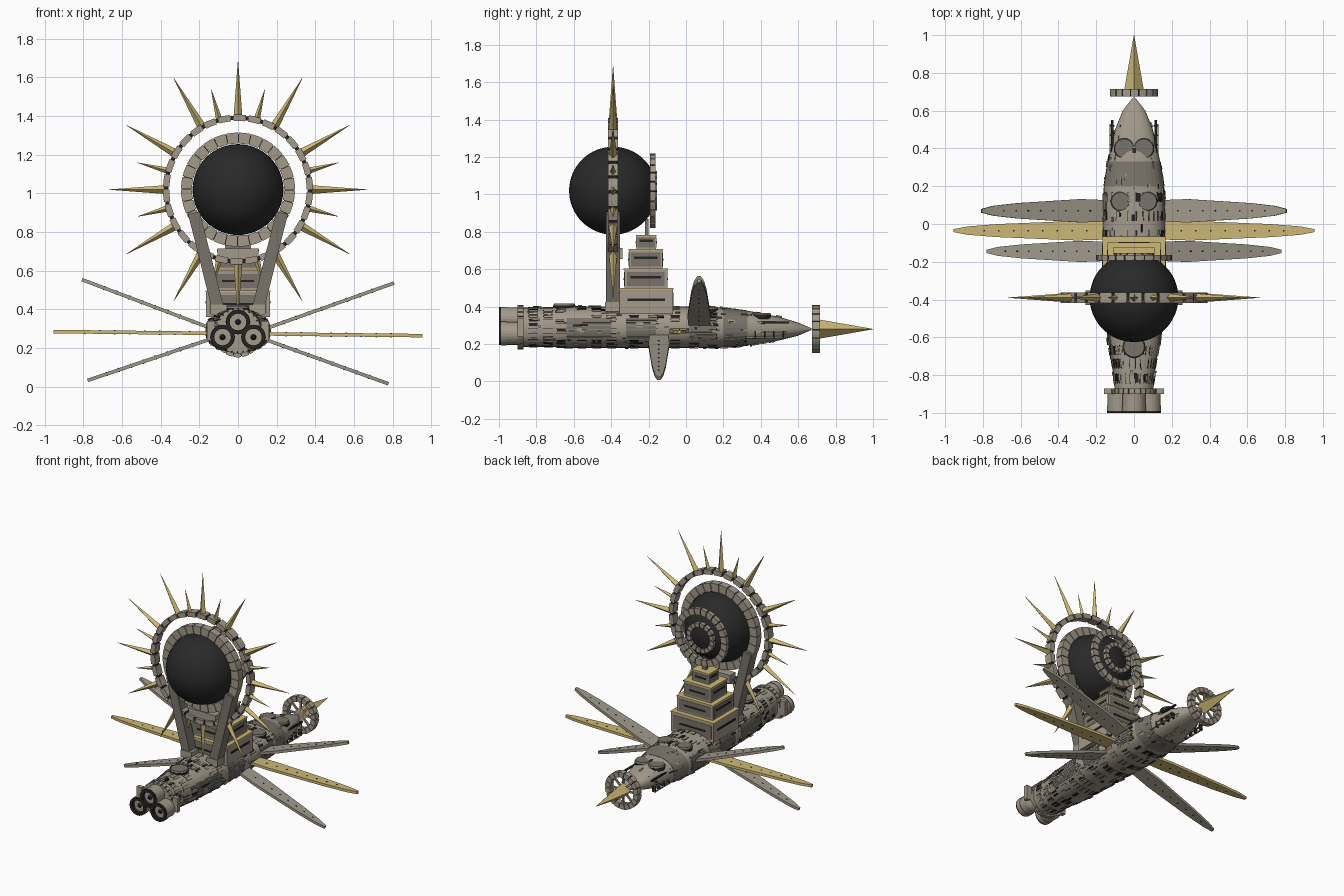
import bpy, bmesh, math, random
from mathutils import Matrix, Vector

random.seed(7)
cube = bpy.data.objects.get("Cube")
if cube:
    bpy.data.objects.remove(cube, do_unlink=True)

def material(name, *rgb):
    m = bpy.data.materials.new(name)
    m.use_nodes = True
    m.diffuse_color = (*rgb, 1)
    m.node_tree.nodes["Principled BSDF"].inputs["Base Color"].default_value = (*rgb, 1)
    return m

MATS = [material("warm_stone", .36, .32, .255), material("gold", .61, .48, .18),
        material("dark_stone", .19, .175, .145), material("near_black", .018, .017, .015),
        material("sphere_charcoal", .022, .022, .022), material("wing_grey", .35, .32, .26)]
STONE, GOLD, DARK, BLACK, CHARCOAL, WING = range(6)

def finish(name, bm, smooth=False):
    bmesh.ops.recalc_face_normals(bm, faces=bm.faces)
    me = bpy.data.meshes.new(name)
    bm.to_mesh(me)
    bm.free()
    for m in MATS:
        me.materials.append(m)
    ob = bpy.data.objects.new(name, me)
    bpy.context.collection.objects.link(ob)
    if smooth:
        bpy.ops.object.select_all(action='DESELECT')
        ob.select_set(True)
        bpy.context.view_layer.objects.active = ob
        bpy.ops.object.shade_smooth_by_angle(angle=math.radians(35))
    return ob

def paint(verts, mat):
    for f in {f for v in verts for f in v.link_faces}:
        f.material_index = mat

def box(bm, centre, size, mat, rot=Matrix()):
    m = Matrix.Translation(centre) @ rot @ Matrix.Diagonal((*size, 1))
    paint(bmesh.ops.create_cube(bm, size=1, matrix=m)["verts"], mat)

def cone(bm, matrix, r1, r2, depth, mat, sides=4):
    m = matrix @ Matrix.Translation((0, 0, depth / 2))
    paint(bmesh.ops.create_cone(bm, cap_ends=True, segments=sides, radius1=r1,
                                radius2=r2, depth=depth, matrix=m)["verts"], mat)

def hexa(bm, inner, outer, mat):
    # closed block between two matching quads
    a = [bm.verts.new(p) for p in inner]
    b = [bm.verts.new(p) for p in outer]
    faces = [bm.faces.new(a), bm.faces.new(b)]
    for i in range(4):
        j = (i + 1) % 4
        faces.append(bm.faces.new((a[i], a[j], b[j], b[i])))
    for f in faces:
        f.material_index = mat

def sector(bm, c, r0, r1, depth, a0, a1, mat):
    def quad(y):
        return [(c[0] + r * math.cos(a), y, c[2] + r * math.sin(a))
                for r, a in ((r0, a0), (r1, a0), (r1, a1), (r0, a1))]
    hexa(bm, quad(c[1] - depth / 2), quad(c[1] + depth / 2), mat)

def segmented_ring(name, c, r0, r1, depth, n, gap):
    # black core ring carrying separate stone blocks
    bm = bmesh.new()
    step, e = math.tau / n, .006
    for i in range(n):
        a = i * step
        for k in range(2):
            sector(bm, c, r0 + e, r1 - e, depth - 2 * e, a + k * step / 2, a + (k + 1) * step / 2, BLACK)
            s = step * (1 - gap) / 2
            sector(bm, c, r0, r1, depth, a + k * s, a + (k + 1) * s, STONE)
    return finish(name, bm)

# Hull: elliptical loft; stations are y, half width, top, bottom
STATIONS = [(-.9, .1, .395, .185), (-.75, .115, .395, .185), (-.62, .138, .4, .18),
            (-.4, .152, .4, .18), (0, .165, .4, .18), (.2, .16, .395, .18), (.35, .135, .375, .195),
            (.5, .1, .345, .22), (.6, .06, .315, .245), (.67, .005, .285, .275)]

def hull_point(y, a, h=0):
    for s, t in zip(STATIONS, STATIONS[1:]):
        if y <= t[0]:
            break
    k = (y - s[0]) / (t[0] - s[0])
    w, top, bot = (s[i] + (t[i] - s[i]) * k for i in (1, 2, 3))
    def power(v):
        return math.copysign(abs(v) ** .85, v)
    return Vector(((w + h) * power(math.cos(a)), y,
                   (top + bot) / 2 + ((top - bot) / 2 + h) * power(math.sin(a))))

bm = bmesh.new()
N = 32
rings = [[bm.verts.new(hull_point(s[0], math.tau * i / N)) for i in range(N)] for s in STATIONS]
for r, q in zip(rings, rings[1:]):
    for i in range(N):
        bm.faces.new((r[i], r[(i + 1) % N], q[(i + 1) % N], q[i]))
bm.faces.new(rings[0])
bm.faces.new(rings[-1])
finish("hull", bm, True)

# Hull plating: raised tiles that follow the hull
def tile(bm, y, a, dy, da, h, mat):
    corners = [(y, a), (y + dy, a), (y + dy, a + da), (y, a + da)]
    hexa(bm, [hull_point(*c, -.004) for c in corners], [hull_point(*c, h) for c in corners], mat)

bm = bmesh.new()
for y in (-.84, -.76, -.69, -.58, -.5, -.42, -.3, -.2, -.08, .02, .12):
    for i in range(N):
        a = math.tau * (i + .2) / N
        if random.random() < .75:
            tile(bm, y, a, .045, .1, .003, BLACK if random.random() < .3 else STONE)
            tile(bm, y - .004, a + .1, .053, .025, .002, BLACK)
for side in (0, math.pi):
    for y0, y1 in ((-.64, -.4), (-.32, -.16), (.02, .16)):
        for k in range(8):
            tile(bm, y0, side - .5 + k * .11, y1 - y0, .1, .005, DARK)
for i in range(N):
    tile(bm, .2, math.tau * i / N, .13, math.tau / N, .002, DARK)
for i in range(230):
    y = random.uniform(-.85, .52)
    tile(bm, y, random.uniform(0, math.tau), random.uniform(.01, .05), random.uniform(.03, .1),
         random.uniform(.003, .009), random.choice((STONE, STONE, DARK, BLACK)))
finish("hull_plating", bm)

# Collar and side rails
segmented_ring("engine_collar", (0, -.885, .29), .09, .118, .03, 24, .2)
bm = bmesh.new()
for s in (-1, 1):
    box(bm, (s * .14, -.885, .29), (.04, .03, .1), STONE)
    for z in (.235, .265):
        box(bm, (s * .125, .42, z), (.008, .22, .008), STONE)
    for i in range(5):
        box(bm, (s * .117, .32 + i * .05, .25), (.025, .008, .04), BLACK)
    box(bm, (s * .115, .45, .315), (.012, .2, .01), BLACK)
finish("side_rails", bm)

# Three engines, built as cups with black rims and a central hub
TO_FRONT = Matrix.Rotation(math.pi / 2, 4, 'X')
bm = bmesh.new()
for x, z in ((0, .335), (-.08, .257), (.08, .257)):
    def at(y):
        return Matrix.Translation((x, y, z)) @ TO_FRONT
    cone(bm, at(-.87), .05, .062, .03, STONE, 24)
    cone(bm, at(-.9), .061, .061, .075, STONE, 24)
    for i in range(24):
        a = math.tau * i / 24
        sector(bm, (x, -.985, z), .043, .062, .03, a, a + math.tau / 24, BLACK)
        sector(bm, (x, -.975, z), .06, .064, .03, a, a + math.tau / 24, STONE)
    cone(bm, at(-.975), .015, .008, .015, BLACK, 12)
finish("engines", bm)

# Turret discs on the hull roof
bm = bmesh.new()
for x, y, z, r in ((0, -.65, .385, .06), (.072, .12, .365, .052), (-.072, .12, .365, .052),
                   (.052, .4, .335, .055), (-.052, .4, .335, .055)):
    cone(bm, Matrix.Translation((x, y, z)), r, r, .022, BLACK, 20)
    cone(bm, Matrix.Translation((x, y, z + .02)), r, r * .9, .012, DARK, 20)
finish("turret_discs", bm)

# Nose ring and gold spear
segmented_ring("nose_ring", (0, .695, .28), .092, .128, .042, 18, .15)
bm = bmesh.new()
cone(bm, Matrix.Translation((0, .69, .28)) @ Matrix.Rotation(-math.pi / 2, 4, 'X'), .055, .001, .31, GOLD)
for i in range(4):
    box(bm, (0, .695, .28), (.2, .012, .012), STONE, Matrix.Rotation(i * math.pi / 4, 4, 'Y'))
finish("nose_spear", bm)

# Stepped tower with gold ledges, framed panels and slit windows
bm = bmesh.new()
TIERS = [(.165, -.355, -.07, .36, .495), (.138, -.33, -.1, .495, .6),
         (.105, -.305, -.125, .6, .705), (.065, -.265, -.16, .705, .78)]
for w, y0, y1, z0, z1 in TIERS:
    yc, d, zc, h = (y0 + y1) / 2, y1 - y0, (z0 + z1) / 2, z1 - z0
    box(bm, (0, yc, zc), (2 * w, d, h), STONE)
    box(bm, (0, yc, z1), (2 * w + .006, d + .006, .008), GOLD)
    box(bm, (0, yc, zc), (1.8 * w, d + .004, h * .7), DARK)
    box(bm, (0, yc, zc), (1.2 * w, d + .008, .012), BLACK)
    if z0 > .4:
        box(bm, (0, yc, zc), (2 * w + .004, d * .88, h * .7), DARK)
    box(bm, (0, yc, zc + .01), (2 * w + .008, d * .7, .014), BLACK)
box(bm, (0, -.21, .82), (.03, .02, .1), DARK)
finish("stepped_tower", bm)

# Sphere
bm = bmesh.new()
bmesh.ops.create_uvsphere(bm, u_segments=48, v_segments=32, radius=.235,
                          matrix=Matrix.Translation((0, -.39, 1.02)))
paint(bm.verts, CHARCOAL)
finish("sphere", bm, True)

# Halo rings and rear dish rings
HALO = (0, -.39, 1.02)
segmented_ring("inner_halo", HALO, .238, .295, .05, 28, .08)
segmented_ring("outer_halo", HALO, .355, .388, .055, 30, .2)
segmented_ring("rear_ring_large", (0, -.178, 1.02), .155, .2, .028, 24, .15)
segmented_ring("rear_ring_small", (0, -.168, 1.02), .075, .105, .028, 16, .2)

# Gold rays, long and short in turn
bm = bmesh.new()
for k in range(24):
    if k % 6 == 3:
        continue
    length, r = (.295, .023) if k % 2 == 0 else (.165, .017)
    turn = Matrix.Translation(HALO) @ Matrix.Rotation(k * math.pi / 12, 4, 'Y')
    cone(bm, turn @ Matrix.Translation((0, 0, .372)), r, .0008, length, GOLD)
finish("halo_rays", bm)

# Slanted struts and short ties joining both halos
bm = bmesh.new()
for s in (-1, 1):
    foot, head = Vector((s * .095, -.39, .37)), Vector((s * .228, -.39, .9))
    d = head - foot
    box(bm, (foot + head) / 2, (.062, .075, d.length), DARK, Matrix.Rotation(math.atan2(d.x, d.z), 4, 'Y'))
    box(bm, (s * .1, -.39, .4), (.085, .085, .05), STONE)
box(bm, (0, -.37, .685), (.21, .06, .06), STONE)
finish("halo_struts", bm)

# Six blade wings, slightly rolled together
def wing(name, y, root_z, tip_x, tip_z, chord, mat):
    for side, word in ((1, "left"), (-1, "right")):
        bm = bmesh.new()
        end = Vector((side * tip_x, 0, tip_z - root_z - side * tip_x * .011))
        span = end.length
        outline = [(.06, chord * .85), (.3, chord), (span * .75, chord * .66),
                   (span * .91, chord * .42), (span * .985, chord * .15)]
        loop = outline + [(s, -c) for s, c in reversed(outline)]
        face = bm.faces.new([bm.verts.new((s, c, -.009)) for s, c in loop])
        out = bmesh.ops.extrude_face_region(bm, geom=[face])["geom"]
        bmesh.ops.translate(bm, vec=(0, 0, .018), verts=[v for v in out if isinstance(v, bmesh.types.BMVert)])
        for f in bm.faces:
            f.material_index = mat
        for i in range(8):
            box(bm, (.25 + i * span * .08, 0, 0), (.008, .007, .022), BLACK)
        bm.transform(Matrix.Translation((0, y, root_z)) @ Matrix.Rotation(-math.atan2(end.z, end.x), 4, 'Y'))
        finish(name + "_" + word, bm)

wing("upper_wing", .07, .25, .82, .55, .062, WING)
wing("gold_wing", -.035, .275, .97, .275, .052, GOLD)
wing("lower_wing", -.145, .295, .79, .02, .056, WING)
